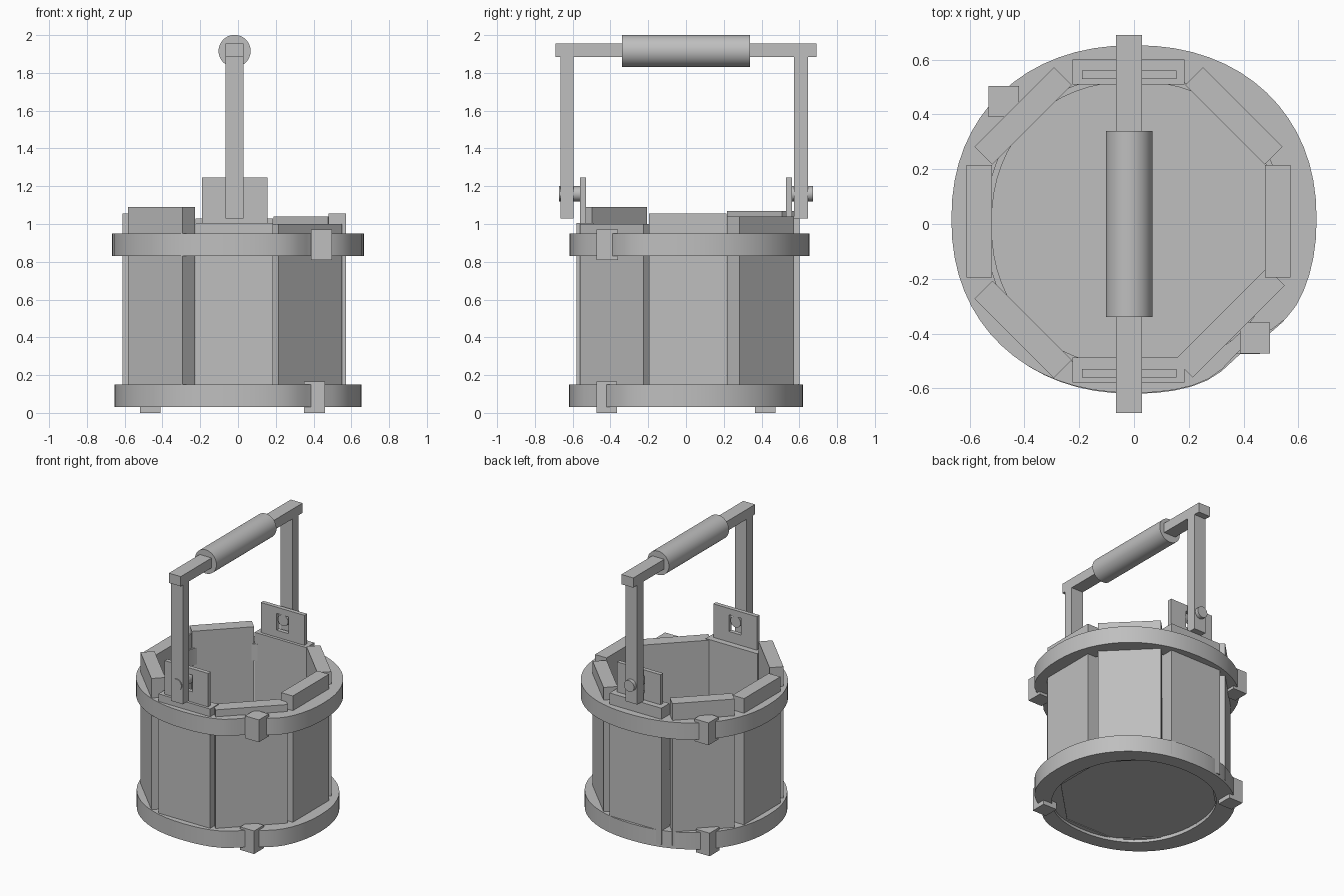
import bpy
import bmesh
from math import sin, cos, pi, radians, exp, copysign

if "Cube" in bpy.data.objects:
    bpy.data.objects.remove(bpy.data.objects["Cube"], do_unlink=True)

grey = bpy.data.materials.new("plain_grey")
grey.use_nodes = True
COLOUR = (0.52, 0.52, 0.52, 1)
grey.diffuse_color = COLOUR
grey.node_tree.nodes["Principled BSDF"].inputs["Base Color"].default_value = COLOUR


def finish(name, bm, smooth=False):
    bmesh.ops.recalc_face_normals(bm, faces=bm.faces)
    mesh = bpy.data.meshes.new(name)
    bm.to_mesh(mesh)
    bm.free()
    mesh.materials.append(grey)
    ob = bpy.data.objects.new(name, mesh)
    bpy.context.collection.objects.link(ob)
    if smooth:
        bpy.ops.object.select_all(action='DESELECT')
        ob.select_set(True)
        bpy.context.view_layer.objects.active = ob
        bpy.ops.object.shade_smooth_by_angle(angle=radians(35))
    return ob


def box(name, x, y, z, turn=0):
    """Box from (low, high) ranges, turned about its own upright axis."""
    bm = bmesh.new()
    bmesh.ops.create_cube(bm, size=1)
    spans = (x, y, z)
    bmesh.ops.scale(bm, vec=[b - a for a, b in spans], verts=bm.verts)
    ob = finish(name, bm)
    ob.location = [(a + b) / 2 for a, b in spans]
    ob.rotation_euler.z = radians(turn)
    return ob


def rod(name, radius, y, x, z, sides=32):
    """Round bar lying along y."""
    bm = bmesh.new()
    bmesh.ops.create_cone(bm, cap_ends=True, segments=sides, radius1=radius,
                          radius2=radius, depth=y[1] - y[0])
    ob = finish(name, bm, True)
    ob.rotation_euler.x = pi / 2
    ob.location = (x, (y[0] + y[1]) / 2, z)
    return ob


def hoop(name, rx, ry, cy, z, inner, pinch):
    """Slightly squared ring, pressed inwards beside the front clamp."""
    bm = bmesh.new()
    rings = []
    count = 64
    for i in range(count):
        a = 2 * pi * i / count - pi
        c, s = cos(a), sin(a)
        sx = copysign(abs(c) ** 0.92, c)
        sy = copysign(abs(s) ** 0.92, s)
        k = 1 - pinch * exp(-((a + radians(50)) / 0.22) ** 2)
        out = (rx * sx * k, ry * sy * k + cy)
        inn = (inner * sx, inner * sy)
        rings.append([bm.verts.new((*p, h)) for p, h in
                      ((out, z[0]), (out, z[1]), (inn, z[1]), (inn, z[0]))])
    for i in range(count):
        p, q = rings[i], rings[(i + 1) % count]
        for j in range(4):
            n = (j + 1) % 4
            bm.faces.new((p[j], q[j], q[n], p[n]))
    return finish(name, bm, True)


def slotted_plate(name, xs, zs, y):
    """Plate with an open middle cell."""
    bm = bmesh.new()
    grid = [[bm.verts.new((x, y[0], z)) for z in zs] for x in xs]
    for i in range(3):
        for j in range(3):
            if (i, j) != (1, 1):
                bm.faces.new((grid[i][j], grid[i + 1][j],
                              grid[i + 1][j + 1], grid[i][j + 1]))
    made = bmesh.ops.extrude_face_region(bm, geom=list(bm.faces), use_keep_orig=True)
    moved = [g for g in made["geom"] if isinstance(g, bmesh.types.BMVert)]
    bmesh.ops.translate(bm, vec=(0, y[1] - y[0], 0), verts=moved)
    return finish(name, bm)


# Staves: centre x, centre y, length, top height, turn
BASE = 0.05
THICK = 0.092
staves = {
    "front_stave": (-0.02, -0.533, 0.41, 1.005, 0),
    "back_stave": (-0.02, 0.555, 0.41, 1.03, 0),
    "right_stave": (-0.565, 0.01, 0.41, 1.055, 90),
    "left_stave": (0.525, 0.01, 0.41, 1.055, 90),
    "front_right_stave": (-0.405, -0.385, 0.41, 1.09, -45),
    "front_left_stave": (0.35, -0.36, 0.475, 1.0, 45),
    "back_left_stave": (0.365, 0.395, 0.41, 1.04, -45),
    "back_right_stave": (-0.405, 0.395, 0.41, 1.07, 45),
}
for name, (x, y, length, top, turn) in staves.items():
    box(name, (x - length / 2, x + length / 2),
        (y - THICK / 2, y + THICK / 2), (BASE, top), turn)

# Floor
bm = bmesh.new()
bmesh.ops.create_cone(bm, cap_ends=True, segments=32, radius1=0.54,
                      radius2=0.54, depth=0.04)
finish("floor", bm, True).location = (-0.01, 0.005, 0.075)

# Hoops
hoop("upper_hoop", 0.667, 0.635, 0.018, (0.83, 0.95), 0.54, 0.08)
hoop("lower_hoop", 0.653, 0.62, 0, (0.03, 0.15), 0.52, 0.06)

# Clamps on the hoops
box("upper_front_clamp", (0.387, 0.497), (-0.473, -0.36), (0.81, 0.97))
box("upper_back_clamp", (-0.532, -0.42), (0.39, 0.505), (0.81, 0.97))
box("lower_front_clamp", (0.35, 0.46), (-0.475, -0.365), (0, 0.165))
box("lower_back_clamp", (-0.52, -0.41), (0.365, 0.475), (0, 0.165))

# Handle brackets, pins and arms
AXIS = -0.018
WIDTH = (-0.065, 0.029)
for name, side, arm in (("front", -1, (-0.665, -0.595)), ("back", 1, (0.573, 0.645))):
    plate = sorted((side * 0.53, side * 0.56))
    slotted_plate(name + "_bracket", (-0.19, -0.065, 0.03, 0.155),
                  (0.95, 1.08, 1.2, 1.245), plate)
    rod(name + "_pin", 0.04, sorted((side * 0.535, side * 0.672)), AXIS, 1.16)
    box(name + "_arm", WIDTH, arm, (1.03, 1.9))

# Handle bar and grip
box("handle_bar", WIDTH, (-0.69, 0.69), (1.885, 1.955))
rod("handle_grip", 0.085, (-0.34, 0.34), AXIS, 1.916, 48)
